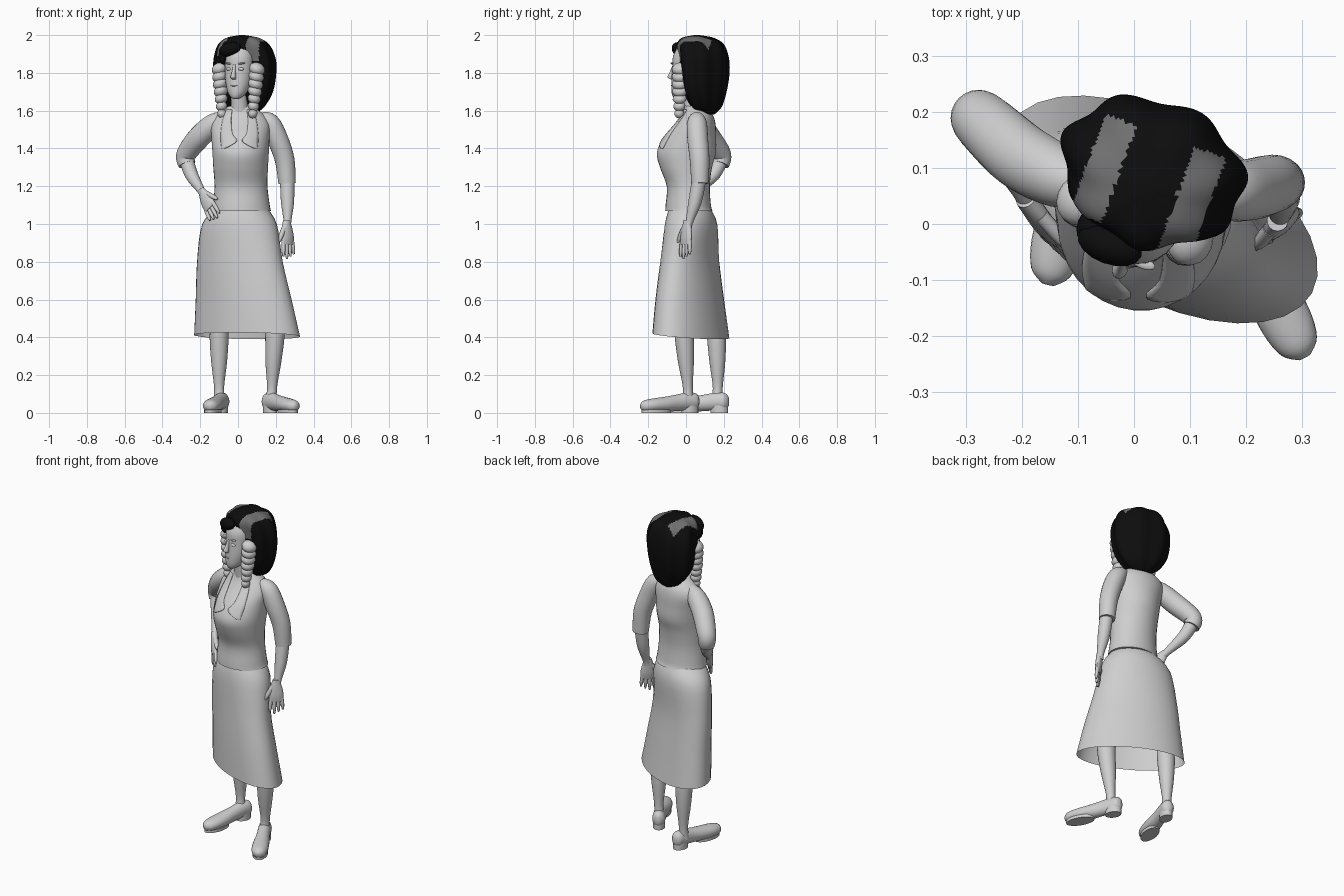
import bpy, bmesh, math
from mathutils import Vector, Matrix
from mathutils.bvhtree import BVHTree

old = bpy.data.objects.get("Cube")
if old:
    bpy.data.objects.remove(old, do_unlink=True)


def material(name, value):
    m = bpy.data.materials.new(name)
    m.use_nodes = True
    colour = (value, value, value, 1)
    m.diffuse_color = colour
    m.node_tree.nodes["Principled BSDF"].inputs["Base Color"].default_value = colour
    return m


PALE = material("pale grey", .62)
BLACK = material("hair black", .004)
STREAK = material("streak grey", .16)
BODY = Matrix.Identity(4)
HEAD = Matrix.Translation((.01, .03, 0)) @ Matrix.Rotation(math.radians(-20), 4, "Z")
FACE = HEAD @ Matrix.Translation((.005, -.026, 0))
parts = []


def add(name, bm, mat, matrix=BODY):
    bmesh.ops.recalc_face_normals(bm, faces=bm.faces[:])
    mesh = bpy.data.meshes.new(name)
    bm.to_mesh(mesh)
    bm.free()
    mesh.materials.append(mat)
    ob = bpy.data.objects.new(name, mesh)
    bpy.context.collection.objects.link(ob)
    ob.matrix_world = matrix
    parts.append(ob)
    return ob


def spline(rows, steps):
    """Catmull-Rom through rows of numbers."""
    out = []
    for i in range(len(rows) - 1):
        quad = [rows[max(0, min(len(rows) - 1, i + k))] for k in (-1, 0, 1, 2)]
        for s in range(steps):
            t = s / steps
            out.append([b + .5 * t * (c - a + t * (2*a - 5*b + 4*c - d + t * (3*(b - c) + d - a)))
                        for a, b, c, d in zip(*quad)])
    return out + [list(rows[-1])]


def loft(name, rows, mat=PALE, ref=None, n=24, steps=4, lobes=0, matrix=BODY, hem=False):
    """Rows are x, y, z, half width, half depth, turn. With ref, rings follow the path."""
    rows = spline(rows, steps)
    bm = bmesh.new()
    rings = []
    for i, p in enumerate(rows):
        if ref:
            t = Vector(rows[min(i + 1, len(rows) - 1)][:3]) - Vector(rows[max(i - 1, 0)][:3])
            side = t.cross(Vector(ref)).normalized()
            up = side.cross(t.normalized())
        else:
            r = math.radians(p[5]) if len(p) > 5 else 0
            side, up = Vector((math.cos(r), math.sin(r), 0)), Vector((-math.sin(r), math.cos(r), 0))
        ring = []
        for k in range(n):
            a = math.tau * k / n
            f = 1 + .05 * math.cos(lobes * (a - 1.3)) if lobes else 1
            ring.append(bm.verts.new(Vector(p[:3]) + f * (side * p[3] * math.cos(a)
                                     + up * p[4 if len(p) > 4 else 3] * math.sin(a))))
        rings.append(ring)
    for lo, hi in zip(rings, rings[1:]):
        for k in range(n):
            bm.faces.new((lo[k - 1], lo[k], hi[k], hi[k - 1]))
    bm.faces.new(rings[0])
    if not hem:
        bm.faces.new(rings[-1])
    return add(name, bm, mat, matrix)


def blob(name, loc, size, mat=PALE, matrix=BODY, tilt=0):
    bm = bmesh.new()
    bmesh.ops.create_uvsphere(bm, u_segments=16, v_segments=10, radius=1)
    m = Matrix.Translation(loc) @ Matrix.Rotation(tilt, 4, "Y") @ Matrix.Diagonal((*size, 1))
    bm.transform(m)
    return add(name, bm, mat, matrix)


def hand(side, wrist, along, thumb):
    """Flat palm, four fingers and a thumb."""
    w, d = Vector(wrist), Vector(along).normalized()
    s = Vector(thumb)
    s = (s - d * s.dot(d)).normalized()
    n = d.cross(s)
    path = [(*(w + d * t), a, b) for t, a, b in
            ((-.02, .019, .019), (.03, .035, .019), (.075, .042, .018), (.11, .038, .013))]
    loft(side + "_palm", path, ref=n, n=14)
    for k in range(4):
        root = w + d * .09 + s * (.03 - .02 * k)
        size = .095 - .012 * abs(k - 1)
        tip = root + d * size + s * .005 * (1.5 - k)
        loft(side + "_finger", [(*root, .011), (*root.lerp(tip, .6), .0105), (*tip, .005)], ref=n, n=8)
    a, b = w + d * .02 + s * .02, w + d * .1 + s * .066
    loft(side + "_thumb", [(*a, .014), (*a.lerp(b, .6), .013), (*b, .006)], ref=n, n=8)


def shoe(side, heel, direction):
    """Low pump with a separate heel block and sole."""
    h, d = Vector((*heel, 0)), Vector((*direction, 0)).normalized()
    place = lambda t, z, a, b: (*(h + d * t + Vector((0, 0, z))), a, b)
    up = (0, 0, 1)
    loft(side + "_shoe", [place(*r) for r in (
        (0, .06, .014, .025), (.02, .06, .035, .045), (.07, .06, .037, .047),
        (.13, .053, .038, .043), (.2, .045, .045, .04), (.27, .04, .047, .036),
        (.32, .036, .036, .03), (.342, .034, .012, .014))], ref=up)
    turn = math.degrees(math.atan2(d.y, d.x))
    for label, t, a, b, top in (("heel", .05, .047, .034, .04), ("sole", .25, .085, .043, .018)):
        c = h + d * t
        loft(side + "_" + label, [(c.x, c.y, z, a, b, turn) for z in (0, top)], steps=1)


# Skirt, with the hem dipping at the back
skirt = loft("skirt", [(.02, .018, 1.09, .13, .105, -12), (.008, .027, 1.0, .203, .13, -18),
                       (.01, .02, .8, .243, .13, -25), (.03, .02, .6, .278, .143, -28),
                       (.048, .026, .408, .309, .158, -29)], n=32, hem=True)
for v in skirt.data.vertices:
    drop = max(0, (.6 - v.co.z) / .2)
    v.co.z -= .12 * drop * (.47 * (v.co.x - .048) + .88 * (v.co.y - .026))

blouse = loft("blouse", [(.02, .015, 1.07, .155, .125, 0), (.018, .012, 1.1, .15, .12, 0),
                         (.016, .012, 1.2, .14, .114, 0), (.014, 0, 1.3, .145, .138, -3),
                         (.014, .002, 1.38, .15, .157, -6), (.013, .022, 1.46, .154, .137, -8),
                         (.013, .05, 1.53, .155, .105, -8), (.013, .06, 1.58, .125, .08, -6),
                         (.012, .05, 1.625, .06, .055, 0)], n=32)

# Collar flaps laid on the chest
tree = BVHTree.FromPolygons([v.co for v in blouse.data.vertices],
                            [p.vertices for p in blouse.data.polygons])
profile = spline([(.04, .07, 1.605), (.045, .09, 1.55), (.038, .1, 1.48),
                  (.015, .1, 1.44), (.08, .095, 1.4)], 4)
for sign, side in ((-1, "right"), (1, "left")):
    bm = bmesh.new()
    grid = []
    for inner, outer, z in profile:
        line = []
        for k in range(6):
            x = .008 + sign * (inner + (outer - inner) * k / 5)
            hit = tree.ray_cast(Vector((x, -1, z)), Vector((0, 1, 0)))[0]
            line.append(bm.verts.new((x, (hit.y if hit else .04) - .006, z)))
        grid.append(line)
    for lo, hi in zip(grid, grid[1:]):
        for k in range(5):
            bm.faces.new((lo[k], lo[k + 1], hi[k + 1], hi[k]))
    flap = add(side + "_collar", bm, PALE)
    flap.modifiers.new("thickness", "SOLIDIFY").thickness = .007

# Left arm hangs straight
Y = (0, 1, 0)
loft("left_sleeve", [(.12, .058, 1.56, .035), (.168, .058, 1.535, .052), (.21, .062, 1.45, .055),
                     (.247, .072, 1.34, .052), (.26, .074, 1.215, .046)], ref=Y)
loft("left_forearm", [(.26, .072, 1.25, .038), (.262, .048, 1.12, .035),
                      (.262, .02, 1.02, .021), (.26, .01, .98, .02)], ref=Y)
hand("left", (.258, .005, 1.0), (.06, -.06, -1), (-.75, -.65, 0))

# Right arm bends back with the hand on the hip
loft("right_sleeve", [(-.08, .07, 1.565, .035), (-.13, .083, 1.53, .055), (-.2, .12, 1.465, .06),
                      (-.262, .175, 1.39, .055), (-.278, .19, 1.35, .05),
                      (-.27, .182, 1.315, .046)], ref=(1, 1, 0))
loft("right_forearm", [(-.277, .19, 1.35, .038), (-.246, .145, 1.26, .035),
                       (-.2, .065, 1.185, .022), (-.186, .035, 1.16, .02)], ref=(1, 1, 0))
hand("right", (-.186, .035, 1.165), (.35, -.5, -.71), (.55, -.4, .75))

# Legs and shoes
loft("left_leg", [(.195, -.008, .5, .055), (.195, -.008, .4, .051), (.187, 0, .27, .042),
                  (.18, .01, .13, .026), (.175, .008, .06, .034)], ref=Y)
loft("right_leg", [(-.1, .15, .46, .045), (-.1, .161, .4, .05), (-.1, .166, .27, .042),
                   (-.1, .168, .13, .026), (-.097, .162, .06, .034)], ref=Y)
shoe("left", (.147, .065), (.46, -.88))
shoe("right", (-.075, .225), (-.23, -.97))

# Neck, head and face
loft("neck", [(.012, .045, 1.57, .06), (.008, .028, 1.63, .045), (.005, .018, 1.72, .044)], ref=Y)
loft("head", [(0, -.05, 1.662, .01, .012), (0, -.045, 1.67, .027, .03), (0, -.025, 1.7, .052, .058),
              (0, -.008, 1.76, .07, .074), (0, .003, 1.83, .077, .079),
              (0, .007, 1.89, .076, .079), (0, .02, 1.95, .055, .06)], matrix=FACE)
loft("nose", [(0, -.07, 1.845, .007, .008), (0, -.082, 1.805, .01, .014),
              (0, -.09, 1.778, .014, .018), (0, -.078, 1.765, .01, .012)], n=12, matrix=FACE)
blob("upper_lip", (0, -.075, 1.733), (.022, .011, .006), matrix=FACE)
blob("lower_lip", (0, -.072, 1.721), (.018, .011, .007), matrix=FACE)
for sign, side in ((-1, "right"), (1, "left")):
    blob(side + "_eye", (sign * .033, -.064, 1.82), (.017, .012, .009), matrix=FACE)
    blob(side + "_brow", (sign * .036, -.066, 1.85), (.022, .01, .005), matrix=FACE, tilt=-sign * .15)
    # Ringlet of stacked tilted lobes
    for k in range(7):
        t = k / 6
        r = .046 - .02 * t * t
        blob(side + "_ringlet", (sign * (.105 - .018 * t), -.025 - .014 * t, 1.82 - .235 * t),
             (r * .92, r, .034 - .008 * t), matrix=HEAD, tilt=sign * .4)

# Bobbed hair with two streaks over the crown
hair = loft("hair", [(0, .088, 1.58, .045, .035), (0, .082, 1.62, .1, .076), (0, .075, 1.7, .148, .104),
                     (0, .072, 1.8, .166, .122), (0, .066, 1.88, .163, .125),
                     (0, .05, 1.95, .134, .119), (0, .036, 1.985, .085, .083),
                     (0, .03, 2.0, .015, .015)], BLACK, n=112, steps=9, lobes=7, matrix=HEAD)
hair.data.materials.append(STREAK)
for p in hair.data.polygons:
    x, y, z = p.center
    crown = z > 1.89 and -.05 < y < .135
    forelock = x > 0 and z > 1.86 and y < 0
    if .055 < abs(x) < .115 and (crown or forelock):
        p.material_index = 1
blob("fringe", (-.032, -.056, 1.925), (.062, .034, .036), BLACK, FACE, tilt=-.25)
blob("fringe_tip", (-.075, -.035, 1.89), (.025, .035, .045), BLACK, FACE)

# Smooth shading with sharp creases kept
bpy.ops.object.select_all(action="DESELECT")
for ob in parts:
    ob.select_set(True)
bpy.context.view_layer.objects.active = parts[0]
bpy.ops.object.shade_smooth_by_angle(angle=math.radians(50))
